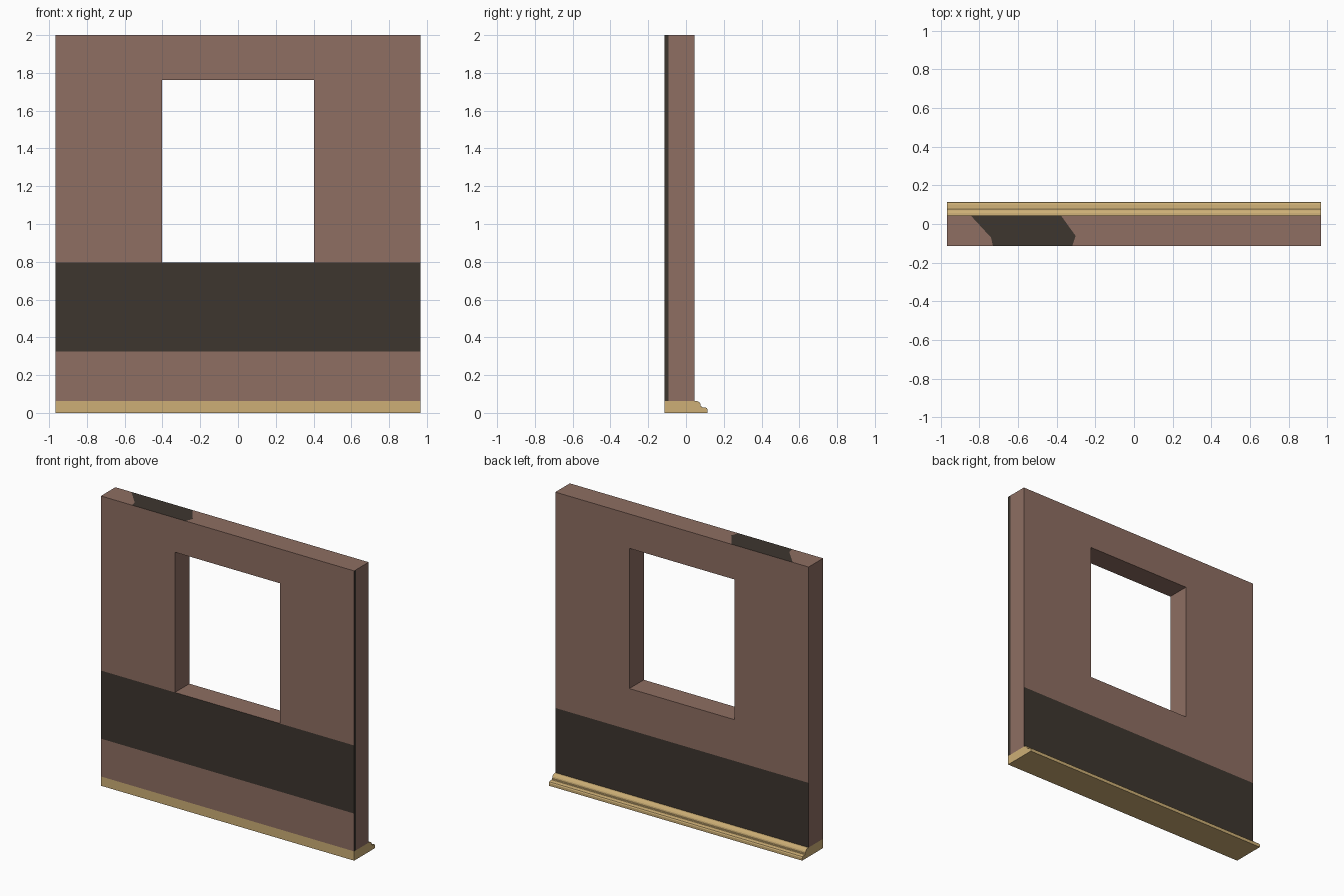
import bpy, bmesh

if "Cube" in bpy.data.objects:
    bpy.data.objects.remove(bpy.data.objects["Cube"])

X, YF, YB = 0.967, -0.114, 0.044      # half width, front and back of wall
BASE, TOP = 0.064, 2.0


def material(name, srgb):
    lin = [((c / 255 + 0.055) / 1.055) ** 2.4 for c in srgb]
    m = bpy.data.materials.new(name)
    m.diffuse_color = (*lin, 1)
    m.use_nodes = True
    m.node_tree.nodes["Principled BSDF"].inputs["Base Color"].default_value = m.diffuse_color
    return m


BROWN = material("brown wall", (142, 110, 98))
DARK = material("dark charcoal", (61, 54, 47))
TAN = material("tan wood", (205, 175, 118))


def finish(bm, name, mats):
    bmesh.ops.remove_doubles(bm, verts=bm.verts, dist=1e-5)
    me = bpy.data.meshes.new(name)
    bm.to_mesh(me)
    bm.free()
    for m in mats:
        me.materials.append(m)
    ob = bpy.data.objects.new(name, me)
    bpy.context.collection.objects.link(ob)
    return ob


# Wall: a grid of cells with the window cell left out, only outer faces kept
grid = ([-X, -0.402, 0.402, X],
        [YF, -0.092, YB],
        [BASE, 0.325, 0.51, 0.795, 1.763, TOP])
counts = [len(g) - 1 for g in grid]


def solid(c):
    inside = all(0 <= c[i] < counts[i] for i in range(3))
    return inside and not (c[0] == 1 and c[2] == 3)


def is_dark(axis, side, mid):
    if axis == 1 and side == 0:                 # band on the front
        return 0.325 < mid[2] < 0.795
    if axis == 1:                               # band low on the back
        return mid[2] < 0.51
    return axis == 0 and mid[0] > X - 0.01 and mid[1] < -0.092   # right edge strip


bm = bmesh.new()
cells = [(i, j, k) for i in range(counts[0]) for j in range(counts[1]) for k in range(counts[2])]
for c in filter(solid, cells):
    for axis in range(3):
        for side in (0, 1):
            n = list(c)
            n[axis] += 2 * side - 1
            if solid(n) or (axis == 2 and n[2] >= counts[2]):
                continue
            u, v = (axis + 1) % 3, (axis + 2) % 3
            loop = [(0, 0), (1, 0), (1, 1), (0, 1)]
            corners = []
            for a, b in (loop if side else loop[::-1]):
                p = [0, 0, 0]
                p[axis] = grid[axis][c[axis] + side]
                p[u] = grid[u][c[u] + a]
                p[v] = grid[v][c[v] + b]
                corners.append(p)
            mid = [sum(p[i] for p in corners) / 4 for i in range(3)]
            f = bm.faces.new([bm.verts.new(p) for p in corners])
            f.material_index = int(is_dark(axis, side, mid))

# Wall top: split into three by the edges of the dark patch
cuts = [
    [(-X, YF), (-X, YB)],
    [(-0.73, YF), (-0.74, -0.07), (-0.845, YB)],
    [(-0.32, YF), (-0.302, -0.062), (-0.378, YB)],
    [(X, YF), (X, YB)],
]
for i in range(3):
    outline = cuts[i + 1] + cuts[i][::-1]
    f = bm.faces.new([bm.verts.new((x, y, TOP)) for x, y in outline])
    f.material_index = int(i == 1)
finish(bm, "wall", [BROWN, DARK])

# Skirting: moulded profile running the full width, under and behind the wall
profile = [(YF, 0), (0.114, 0), (0.114, 0.018), (0.110, 0.026), (0.102, 0.029),
           (0.084, 0.030), (0.082, 0.036), (0.078, 0.037), (0.076, 0.048),
           (0.069, 0.058), (0.058, 0.063), (YB, BASE), (YF, BASE)]
bm = bmesh.new()
face = bm.faces.new([bm.verts.new((-X, y, z)) for y, z in profile])
ext = bmesh.ops.extrude_face_region(bm, geom=[face], use_keep_orig=True)
new = [g for g in ext["geom"] if isinstance(g, bmesh.types.BMVert)]
bmesh.ops.translate(bm, verts=new, vec=(2 * X, 0, 0))
bmesh.ops.recalc_face_normals(bm, faces=bm.faces)
finish(bm, "skirting_board", [TAN])
